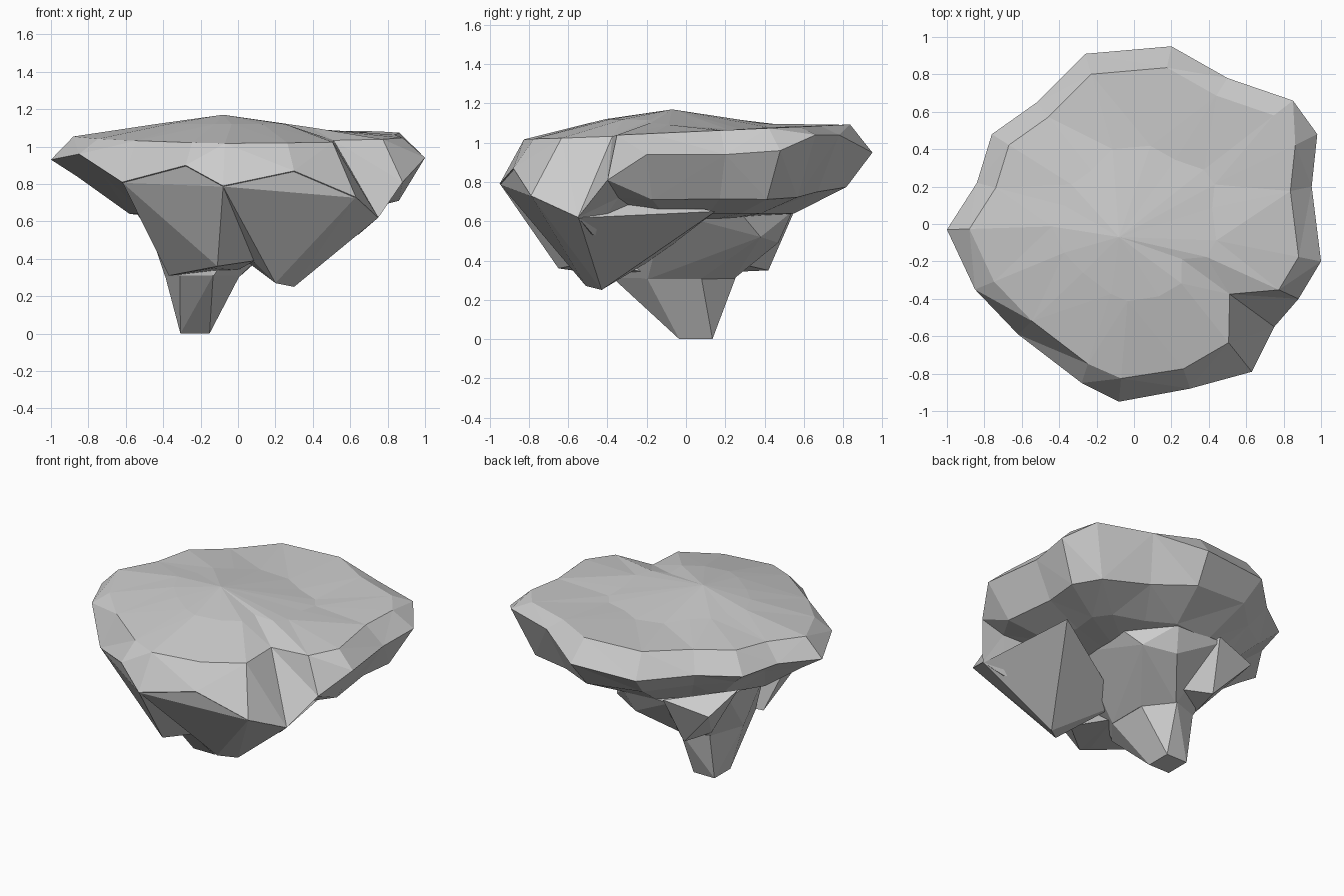
import bpy, bmesh, math
from mathutils import Vector

if "Cube" in bpy.data.objects:
    bpy.data.objects.remove(bpy.data.objects["Cube"])

# Rim outline: the widest edge of the rock
RIM = [Vector(p) for p in (
    (-1, -.03, .93), (-.85, -.35, .96), (-.62, -.59, .81), (-.28, -.85, .9), (-.08, -.95, .79),
    (.3, -.88, .87), (.63, -.79, .73), (.75, -.55, .62), (.88, -.4, .81), (1, -.2, .94), (.95, .2, .94),
    (.98, .48, .96), (.85, .66, 1.04), (.5, .78, 1.04), (.2, .95, .95), (-.26, .91, .94),
    (-.52, .65, .95), (-.76, .48, .94), (-.84, .22, .95))]


def make_object(name, bm):
    bmesh.ops.triangulate(bm, faces=bm.faces[:])
    bmesh.ops.recalc_face_normals(bm, faces=bm.faces[:])
    mesh = bpy.data.meshes.new(name)
    bm.to_mesh(mesh)
    bm.free()
    obj = bpy.data.objects.new(name, mesh)
    bpy.context.collection.objects.link(obj)
    return obj


def loft(name, rings, top, bottom):
    bm = bmesh.new()
    loops = [[bm.verts.new(p) for p in ring] for ring in rings]
    n = len(rings[0])
    for a, b in zip(loops, loops[1:]):
        for i in range(n):
            j = (i + 1) % n
            bm.faces.new((a[i], a[j], b[j], b[i]))
    for tip, loop in ((top, loops[0]), (bottom, loops[-1])):
        v = bm.verts.new(tip)
        for i in range(n):
            bm.faces.new((v, loop[i], loop[(i + 1) % n]))
    return make_object(name, bm)


def hull(name, points):
    bm = bmesh.new()
    for p in points:
        bm.verts.new(p)
    bmesh.ops.convex_hull(bm, input=bm.verts[:])
    loose = [v for v in bm.verts if not v.link_faces]
    bmesh.ops.delete(bm, geom=loose, context='VERTS')
    return make_object(name, bm)


def oval(center, rx, ry, sides):
    x, y, z = center
    turns = [math.tau * (i + .5) / sides for i in range(sides)]
    return [(x + rx * math.cos(t), y + ry * math.sin(t), z) for t in turns]


def ring(p, k, z):
    return Vector((p.x * k, p.y * k, z))


# Main slab: crown, plateau edge, rim, undercut
plateau = [ring(p, .88 - 1.1 * max(0, .8 - p.z), 1.055 + .04 * p.y) for p in RIM]
crown = [ring(p, .5, 1.12 - .04 * max(0, p.x + p.y)) for p in plateau]
under = [ring(p, .86, min(.79 - .08 * p.x, p.z - .09)) for p in RIM]
inner = [ring(p, .58, min(.64, u.z - .02)) for p, u in zip(RIM, under)]
rock = loft("floating_rock", [crown, plateau, RIM, under, inner], (-.08, -.07, 1.17), (0, 0, .58))


def lip(a, b):
    return [p * .995 for p in RIM[a:b]]


lumps = [
    # Central root tapering to the foot
    hull("foot", oval((-.23, .05, 0), .11, .12, 4) + oval((-.18, -.06, .31), .21, .32, 7)),
    hull("root", oval((-.18, -.06, .305), .21, .31, 7) + oval((-.08, .08, .65), .46, .5, 8)
         + [(.05, .47, .49), (.25, .38, .52)]),
    # Lumps hanging from the slab
    hull("front_buttress", lip(2, 5) + [(-.37, -.3, .31), (-.11, -.65, .36), (-.13, -.57, .35), (.09, -.5, .39),
                                        (-.46, -.35, .53), (0, -.2, .34)]),
    hull("front_right_lump", lip(4, 8) + [(.3, -.43, .25), (.2, -.51, .27), (.09, -.5, .38),
                                          (0, -.15, .42), (.66, .15, .65)]),
    hull("back_left_wedge", [(-.28, .42, .35), (-.33, .2, .34), (-.52, .5, .61), (-.22, .56, .67), (-.6, .3, .74),
                             (0, .2, .4)]),
]

# Merge everything into one flat-faced rock
for lump in lumps:
    mod = rock.modifiers.new("merge_" + lump.name, 'BOOLEAN')
    mod.operation = 'UNION'
    mod.solver = 'EXACT'
    mod.object = lump
bpy.context.view_layer.update()
deps = bpy.context.evaluated_depsgraph_get()
merged = bpy.data.meshes.new_from_object(rock.evaluated_get(deps))
rock.modifiers.clear()
rock.data = merged
for lump in lumps:
    bpy.data.objects.remove(lump)
